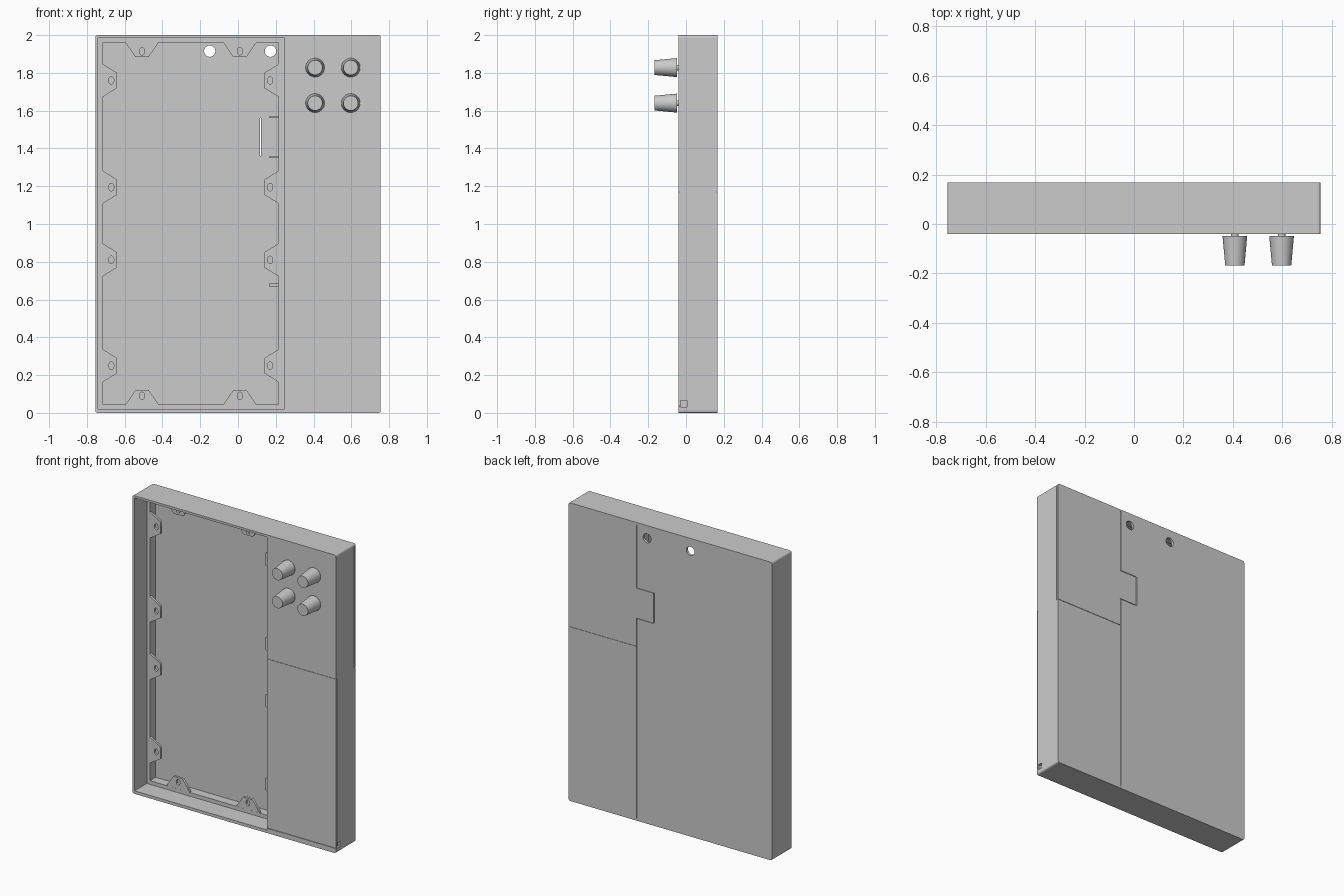
import bpy, bmesh, math
from mathutils import Vector, Matrix

if "Cube" in bpy.data.objects:
    bpy.data.objects.remove(bpy.data.objects["Cube"])


def mesh_object(name, bm):
    me = bpy.data.meshes.new(name)
    bmesh.ops.recalc_face_normals(bm, faces=bm.faces)
    bm.to_mesh(me)
    bm.free()
    ob = bpy.data.objects.new(name, me)
    bpy.context.collection.objects.link(ob)
    return ob


def box(name, x0, x1, y0, y1, z0, z1, bevel=0.0):
    bm = bmesh.new()
    bmesh.ops.create_cube(bm, size=1)
    for v in bm.verts:
        v.co = Vector((x1 if v.co.x > 0 else x0, y1 if v.co.y > 0 else y0, z1 if v.co.z > 0 else z0))
    if bevel:
        # round only the corners that run front to back
        edges = [e for e in bm.edges if abs(e.verts[0].co.y - e.verts[1].co.y) > 0.01]
        bmesh.ops.bevel(bm, geom=edges, offset=bevel, segments=3, profile=0.5, affect='EDGES')
    return mesh_object(name, bm)


def cone_y(name, x, z, y_front, y_back, r_front, r_back, n=48):
    bm = bmesh.new()
    m = Matrix.Translation((x, (y_front + y_back) / 2, z)) @ Matrix.Rotation(math.pi / 2, 4, 'X')
    bmesh.ops.create_cone(bm, cap_ends=True, segments=n, radius1=r_back, radius2=r_front,
                          depth=y_back - y_front, matrix=m)
    return mesh_object(name, bm)


def activate(ob):
    bpy.ops.object.select_all(action='DESELECT')
    ob.select_set(True)
    bpy.context.view_layer.objects.active = ob


def cut(target, cutter):
    cutter.hide_render = True
    activate(target)
    m = target.modifiers.new("cut", 'BOOLEAN')
    m.operation, m.solver, m.object = 'DIFFERENCE', 'EXACT', cutter
    bpy.ops.object.modifier_apply(modifier=m.name)
    bpy.data.objects.remove(cutter)


# enclosure body with screen recess and deeper pocket
FRONT, BACK = -0.04, 0.167
LEDGE, FLOOR = 0.09, 0.15
body = box("enclosure", -0.755, 0.755, FRONT, BACK, 0, 2, 0.012)
cut(body, box("recess_cutter", -0.74, 0.245, FRONT - 0.1, LEDGE, 0.02, 1.985))
cut(body, box("pocket_cutter", -0.716, 0.215, LEDGE - 0.03, FLOOR, 0.045, 1.96))

# hanging holes through the back wall
for x in (-0.15, 0.172):
    cut(body, cone_y("hole_cutter", x, 1.915, 0.12, 0.25, 0.03, 0.03, 32))

# seams of the front and back covers, latch slit and cable notch
D = 0.005
seams = [
    (0.255, 0.8, FRONT - 0.1, FRONT + D, 0.032, 0.038),
    (0.255, 0.8, FRONT - 0.1, FRONT + 0.003, 1.168, 1.171),
    (0.751, 0.8, FRONT + 0.004, FRONT + 0.01, 0.034, 1.169),
    (0.751, 0.8, 0.152, 0.157, 1.169, 1.985),
    (0.246, 0.252, BACK - D, 0.3, 0.015, 1.36),
    (0.246, 0.252, BACK - D, 0.3, 1.56, 1.985),
    (0.252, 0.8, BACK - 0.003, 0.3, 1.168, 1.171),
    (0.117, 0.123, FLOOR - 0.02, 0.3, 1.36, 1.56),
    (0.118, 0.251, BACK - D, 0.3, 1.356, 1.361),
    (0.118, 0.251, BACK - D, 0.3, 1.559, 1.564),
    (0.738, 0.8, FRONT + 0.012, 0.005, 0.03, 0.065),
]
for s in seams:
    cut(body, box("seam_cutter", *s))

# small ribs beside the latch inside the pocket
for i, (z0, z1) in enumerate([(1.353, 1.358), (1.565, 1.57), (0.668, 0.684)]):
    box(f"latch_rib_{i}", 0.165, 0.222, 0.115, FLOOR + 0.005, z0, z1)


# screw tabs: tapered plates with a slotted hole
def tab(name, x, z, inward, tip, hole_u, hole_v):
    cu = bpy.data.curves.new(name, 'CURVE')
    cu.dimensions, cu.fill_mode, cu.extrude = '2D', 'BOTH', 0.008
    outer = [(-0.087, -0.01), (0.087, -0.01), (0.087, 0), (tip, 0.076), (-tip, 0.076), (-0.087, 0)]
    ring = [(hole_u * math.cos(a * math.pi / 10), 0.045 + hole_v * math.sin(a * math.pi / 10))
            for a in range(20)]
    for pts in (outer, ring):
        sp = cu.splines.new('POLY')
        sp.points.add(len(pts) - 1)
        for p, c in zip(sp.points, pts):
            p.co = (c[0], c[1], 0, 1)
        sp.use_cyclic_u = True
    ob = bpy.data.objects.new(name, cu)
    bpy.context.collection.objects.link(ob)
    v, n = Vector(inward), Vector((0, 1, 0))
    rot = Matrix((v.cross(n), v, n)).transposed().to_4x4()
    ob.matrix_world = Matrix.Translation((x, LEDGE + 0.0085, z)) @ rot
    activate(ob)
    bpy.ops.object.convert(target='MESH')


for i, x in enumerate((-0.508, 0.01)):
    tab(f"top_tab_{i}", x, 1.96, (0, 0, -1), 0.035, 0.014, 0.02)
    tab(f"bottom_tab_{i}", x, 0.045, (0, 0, 1), 0.035, 0.014, 0.02)
for i, z in enumerate((0.25, 0.81, 1.195, 1.76)):
    tab(f"left_tab_{i}", -0.716, z, (1, 0, 0), 0.04, 0.02, 0.014)
    tab(f"right_tab_{i}", 0.215, z, (-1, 0, 0), 0.04, 0.02, 0.014)

# four control knobs on short shafts
for x in (0.408, 0.597):
    for z in (1.64, 1.828):
        cone_y("knob_shaft", x, z, -0.06, -0.03, 0.015, 0.015, 24)
        activate(cone_y("knob", x, z, -0.167, -0.048, 0.039, 0.05))
        bpy.ops.object.shade_smooth_by_angle(angle=math.radians(30))
